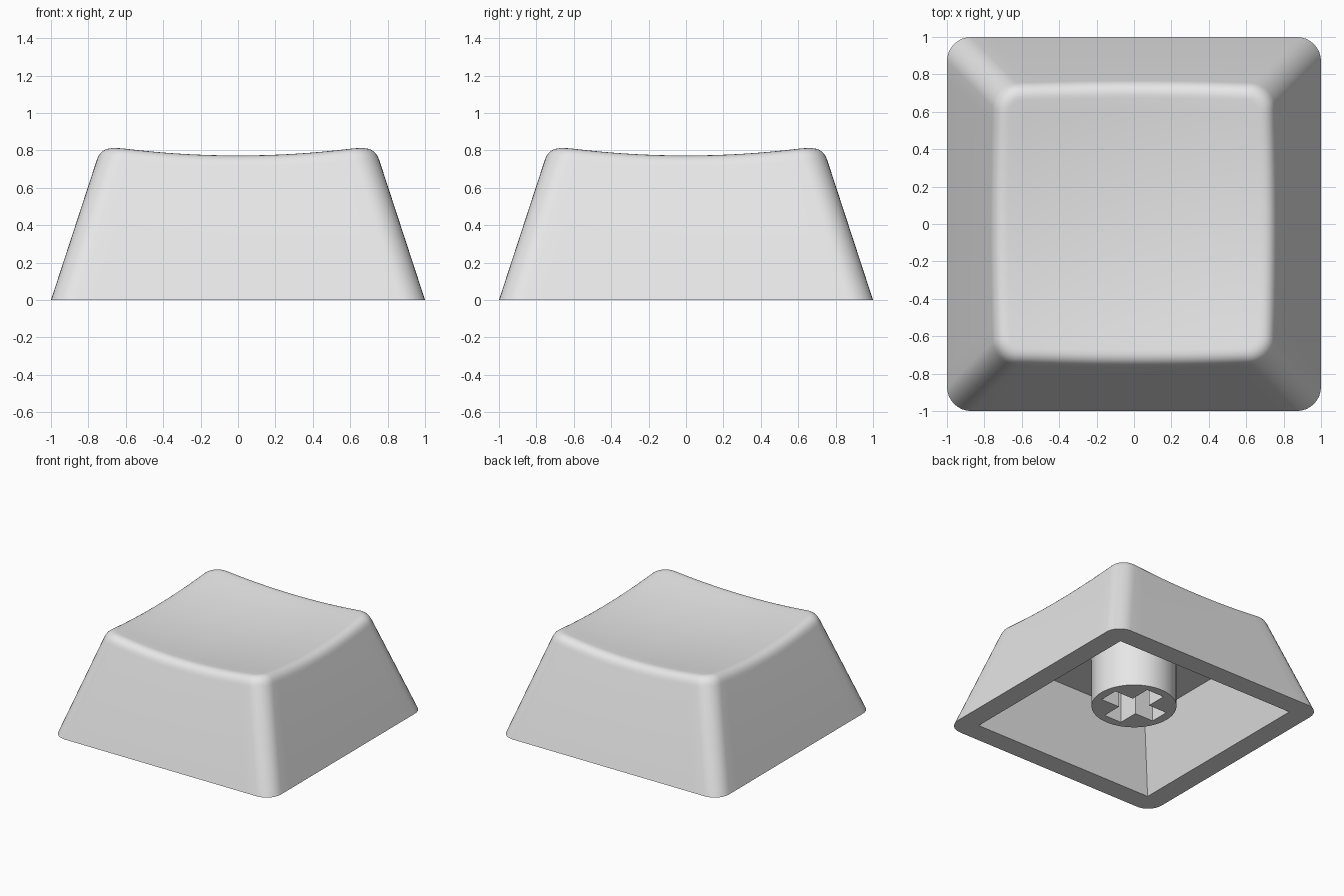
import bpy, bmesh, math
from mathutils import Vector

if "Cube" in bpy.data.objects:
    bpy.data.objects.remove(bpy.data.objects["Cube"])

SLOPE = 0.327            # inward lean of the walls per unit of height
CORNER = 0.13            # plan radius of the outer corners
FILLET = 0.07            # tangent length of the rounded top edge
CEILING = 0.536          # height of the cavity ceiling
ARC, SIDE = 8, 16        # segments per corner and per side

grey = bpy.data.materials.new("grey plastic")
grey.diffuse_color = (0.8, 0.8, 0.8, 1)
grey.use_nodes = True
grey.node_tree.nodes["Principled BSDF"].inputs["Base Color"].default_value = grey.diffuse_color


def dish(x, y):
    return 0.7235 + 0.105 * (x * x + y * y)


def outline(h, r):
    """Rounded square with half size h and corner radius r."""
    pts = []
    for q in range(4):
        a0 = q * math.pi / 2
        c, s = round(math.cos(a0)), round(math.sin(a0))
        local = []
        for i in range(ARC + 1):
            a = i / ARC * math.pi / 2
            local.append((h - r + r * math.cos(a), h - r + r * math.sin(a)))
        for i in range(1, SIDE):
            local.append(((h - r) * (1 - 2 * i / SIDE), h))
        pts += [Vector((x * c - y * s, x * s + y * c)) for x, y in local]
    return pts


def wall_point(i, z, inset=0.0):
    return outline(1 - SLOPE * z - inset, CORNER - inset)[i]


def add_ring(bm, pts):
    return [bm.verts.new(p) for p in pts]


def bridge(bm, a, b):
    n = len(a)
    for i in range(n):
        j = (i + 1) % n
        bm.faces.new((a[i], a[j], b[j], b[i]))


def fill_between(bm, a, b, normal):
    edges = []
    for ring in (a, b):
        for i in range(len(ring)):
            pair = (ring[i], ring[(i + 1) % len(ring)])
            edges.append(bm.edges.get(pair) or bm.edges.new(pair))
    bmesh.ops.triangle_fill(bm, edges=edges, use_beauty=True, normal=normal)


def finish(bm, name):
    bmesh.ops.recalc_face_normals(bm, faces=bm.faces[:])
    mesh = bpy.data.meshes.new(name)
    bm.to_mesh(mesh)
    bm.free()
    mesh.materials.append(grey)
    obj = bpy.data.objects.new(name, mesh)
    bpy.context.collection.objects.link(obj)
    bpy.ops.object.select_all(action='DESELECT')
    obj.select_set(True)
    bpy.context.view_layer.objects.active = obj
    bpy.ops.object.shade_smooth_by_angle(angle=math.radians(30))
    return obj


# Outer shell: sloped walls, rounded top edge, spherical dish
bm = bmesh.new()
base = add_ring(bm, [(p.x, p.y, 0) for p in outline(1, CORNER)])
columns = []
for i in range(len(base)):
    z = 0.8
    for _ in range(6):                       # where this wall line meets the dish
        p = wall_point(i, z)
        z = dish(p.x, p.y)
    low = wall_point(i, z - FILLET)
    inner = wall_point(i, z, FILLET)
    a = Vector((low.x, low.y, z - FILLET))
    b = Vector((p.x, p.y, z))
    c = Vector((inner.x, inner.y, dish(inner.x, inner.y)))
    columns.append([a * (1 - t) ** 2 + b * 2 * t * (1 - t) + c * t * t
                    for t in (k / 7 for k in range(8))])
previous = base
for k in range(8):
    ring = add_ring(bm, [col[k] for col in columns])
    bridge(bm, previous, ring)
    previous = ring
for k in range(9, 0, -1):
    f = k / 10
    ring = add_ring(bm, [(col[-1].x * f, col[-1].y * f, dish(col[-1].x * f, col[-1].y * f))
                         for col in columns])
    bridge(bm, previous, ring)
    previous = ring
pole = bm.verts.new((0, 0, dish(0, 0)))
for i in range(len(previous)):
    bm.faces.new((previous[i], previous[(i + 1) % len(previous)], pole))

# Hollow underside: flat rim, tapered cavity, flat ceiling
corners = ((1, 1), (-1, 1), (-1, -1), (1, -1))
mouth = add_ring(bm, [(0.83 * x, 0.83 * y, 0) for x, y in corners])
top_half = 0.83 - SLOPE * CEILING
ceiling = add_ring(bm, [(top_half * x, top_half * y, CEILING) for x, y in corners])
bridge(bm, mouth, ceiling)
bm.faces.new(ceiling)
fill_between(bm, base, mouth, (0, 0, -1))
finish(bm, "keycap_shell")

# Round mounting stem with a cross-shaped socket
bm = bmesh.new()
A, B = 0.25, 0.08        # half length and half width of the socket arms
cross = []
for q in range(4):
    c, s = ((1, 0), (0, 1), (-1, 0), (0, -1))[q]
    cross += [(x * c - y * s, x * s + y * c) for x, y in ((A, -B), (A, B), (B, B))]
circle = [(0.32 * math.cos(i * math.tau / 64), 0.32 * math.sin(i * math.tau / 64))
          for i in range(64)]
levels = []
for z in (0.11, CEILING + 0.02):
    levels.append((add_ring(bm, [(x, y, z) for x, y in circle]),
                   add_ring(bm, [(x, y, z) for x, y in cross])))
bridge(bm, levels[0][0], levels[1][0])
bridge(bm, levels[0][1], levels[1][1])
for (outer, inner), nz in zip(levels, (-1, 1)):
    fill_between(bm, outer, inner, (0, 0, nz))
finish(bm, "mounting_stem")
